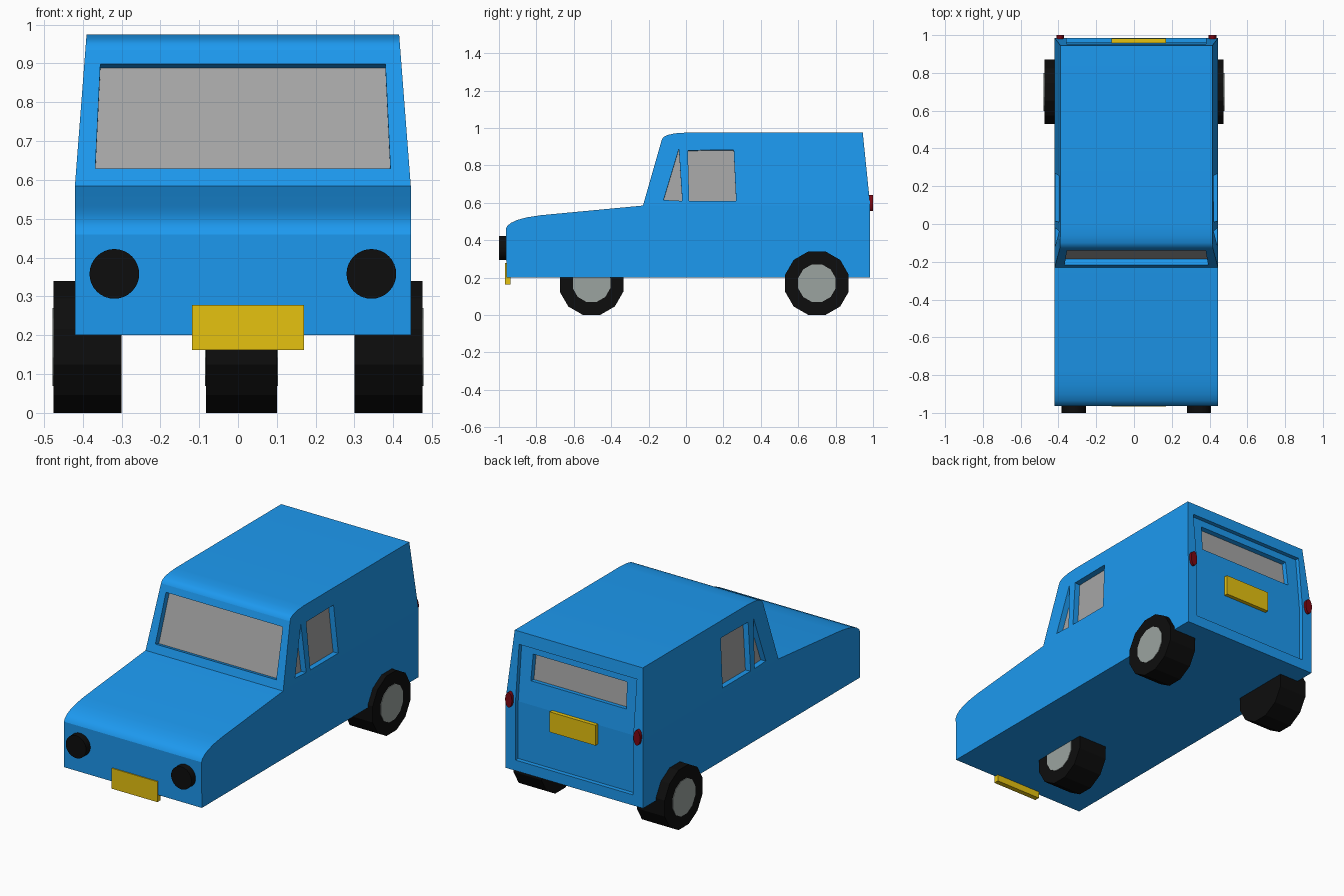
import bpy, bmesh, math
from mathutils import Vector, Matrix
from mathutils.geometry import normal

if "Cube" in bpy.data.objects:
    bpy.data.objects.remove(bpy.data.objects["Cube"])

CX = 0.0125          # the body sits slightly off the wheel centre line
BELT = 0.585         # height where the sides start to lean in


def material(name, rgb):
    m = bpy.data.materials.new(name)
    m.diffuse_color = (*rgb, 1)
    m.use_nodes = True
    m.node_tree.nodes["Principled BSDF"].inputs["Base Color"].default_value = m.diffuse_color
    return m


BLUE = material("blue_paint", (0.012, 0.32, 0.87))
GLASS = material("grey_glass", (0.38, 0.38, 0.38))
BLACK = material("black_rubber", (0.004, 0.004, 0.004))
HUB = material("hub_grey", (0.33, 0.37, 0.35))
YELLOW = material("yellow_plate", (0.79, 0.54, 0.005))
RED = material("red_lens", (0.2, 0.002, 0.006))


def finish(name, bm, mat):
    bmesh.ops.recalc_face_normals(bm, faces=bm.faces[:])
    me = bpy.data.meshes.new(name)
    bm.to_mesh(me)
    bm.free()
    if mat:
        me.materials.append(mat)
    ob = bpy.data.objects.new(name, me)
    bpy.context.collection.objects.link(ob)
    return ob


def prism(name, pts, vec, mat=None):
    bm = bmesh.new()
    a = [bm.verts.new(p) for p in pts]
    b = [bm.verts.new(Vector(p) + Vector(vec)) for p in pts]
    bm.faces.new(a)
    bm.faces.new(b[::-1])
    for i in range(len(a)):
        j = (i + 1) % len(a)
        bm.faces.new((a[i], b[i], b[j], a[j]))
    return finish(name, bm, mat)


def box(name, x0, x1, y0, y1, z0, z1, mat):
    return prism(name, [(x0, y0, z0), (x1, y0, z0), (x1, y0, z1), (x0, y0, z1)],
                 (0, y1 - y0, 0), mat)


def disc(name, centre, radii, length, axis, mat, sides, turn=0.0, smooth=False):
    bm = bmesh.new()
    bmesh.ops.create_cone(bm, cap_ends=True, segments=sides, radius1=1, radius2=1, depth=length)
    rot = Matrix.Rotation(math.pi / 2, 4, axis)
    scale = Matrix.Diagonal((radii[0], radii[1], 1, 1))
    bm.transform(Matrix.Translation(centre) @ rot @ scale @ Matrix.Rotation(turn, 4, 'Z'))
    for f in bm.faces:
        f.smooth = smooth and len(f.verts) == 4
    return finish(name, bm, mat)


def half_width(z):
    return 0.4325 - 0.03 * max(0, z - BELT) / 0.39


# Body shell: side profile (y, z), split at the belt line, sides leaning in above
profile = [(-0.96, 0.2), (-0.963, 0.46), (-0.955, 0.477), (-0.935, 0.493), (-0.9, 0.509),
           (-0.85, 0.522), (-0.78, 0.533), (-0.23, BELT), (-0.13, 0.935), (-0.122, 0.95),
           (-0.1, 0.962), (-0.06, 0.971), (0.0, 0.975), (0.945, 0.975), (0.985, BELT),
           (0.985, 0.2)]
COWL, KINK = 7, 14
bm = bmesh.new()
sides = [[bm.verts.new((CX + s * half_width(z), y, z)) for y, z in profile] for s in (-1, 1)]
for v in sides:
    bm.faces.new(v[:COWL + 1] + v[KINK:])
    bm.faces.new(v[COWL:KINK + 1])
L, R = sides
for i in range(len(profile)):
    j = (i + 1) % len(profile)
    f = bm.faces.new((L[i], L[j], R[j], R[i]))
    f.smooth = 1 <= i <= 6 or 8 <= i <= 12
body = finish("body", bm, BLUE)


def cut(cutter):
    mod = body.modifiers.new("cut", 'BOOLEAN')
    mod.operation = 'DIFFERENCE'
    mod.solver = 'EXACT'
    mod.object = cutter
    bpy.context.view_layer.objects.active = body
    bpy.ops.object.modifier_apply(modifier=mod.name)
    bpy.data.objects.remove(cutter)


def window(name, pts, depth):
    """Sink an opening into the body and lay a pane at its floor."""
    pts = [Vector(p) for p in pts]
    n = normal(pts[:3])
    if n.dot(pts[0] - Vector((CX, 0.4, 0.6))) < 0:
        n = -n
    cut(prism("cutter", [p + n * 0.02 for p in pts], -n * (depth + 0.02)))
    prism(name, [p - n * (depth - 0.002) for p in pts], -n * 0.012, GLASS)


# Sunken tailgate panel
tail = [(1.05, 0.26), (0.96, 0.26), (0.96, BELT), (0.928, 0.905), (1.05, 0.905)]
cut(prism("cutter", [(CX - 0.37, y, z) for y, z in tail], (0.74, 0, 0)))

# Tailgate window
window("rear_window", [(CX + x, 0.96 - 0.1 * (z - BELT), z) for x, z in
                       ((-0.3, 0.715), (0.3, 0.715), (0.295, 0.862), (-0.295, 0.862))], 0.03)

# Windscreen
window("windscreen", [(CX + x, -0.23 + (z - BELT) / 3.5, z) for x, z in
                      ((-0.38, 0.63), (0.38, 0.63), (0.367, 0.898), (-0.367, 0.898))], 0.035)

# Side windows, both sides
quarter = [(-0.12, 0.615), (-0.02, 0.61), (-0.038, 0.888)]
door = [(0.01, 0.88), (0.255, 0.883), (0.268, 0.61), (0.017, 0.61)]
for s, side in ((-1, "left"), (1, "right")):
    for part, shape in (("quarter_window", quarter), ("door_window", door)):
        window(f"{side}_{part}", [(CX + s * half_width(z), y, z) for y, z in shape], 0.035)


# Twelve-sided wheels: two at the rear, one at the front centre
def wheel(name, x, y, width, hub_sides):
    r = 0.17 / math.cos(math.pi / 12)
    disc(name + "_tyre", (x, y, 0.17), (r, r), width, 'Y', BLACK, 12, math.pi / 12)
    for s in hub_sides:
        disc(f"{name}_hub_{'right' if s > 0 else 'left'}", (x + s * (width / 2 - 0.007), y, 0.17),
             (0.104, 0.104), 0.02, 'Y', HUB, 12, math.pi / 12)


wheel("rear_left_wheel", -0.3875, 0.70, 0.175, (-1,))
wheel("rear_right_wheel", 0.3875, 0.70, 0.175, (1,))
wheel("front_wheel", 0.009, -0.505, 0.182, (-1, 1))

# Headlights and oval tail lights
for s, side in ((-1, "left"), (1, "right")):
    disc(f"{side}_headlight", (CX + s * 0.331, -0.975, 0.358), (0.064, 0.064), 0.05, 'X',
         BLACK, 32, smooth=True)
    disc(f"{side}_tail_light", (CX + s * 0.403, 0.985, 0.598), (0.021, 0.043), 0.03, 'X',
         RED, 24, smooth=True)

# Plates
box("front_plate", -0.118, 0.17, -0.967, -0.938, 0.162, 0.278, YELLOW)
box("rear_plate", -0.118, 0.17, 0.95, 0.982, 0.475, 0.59, YELLOW)
